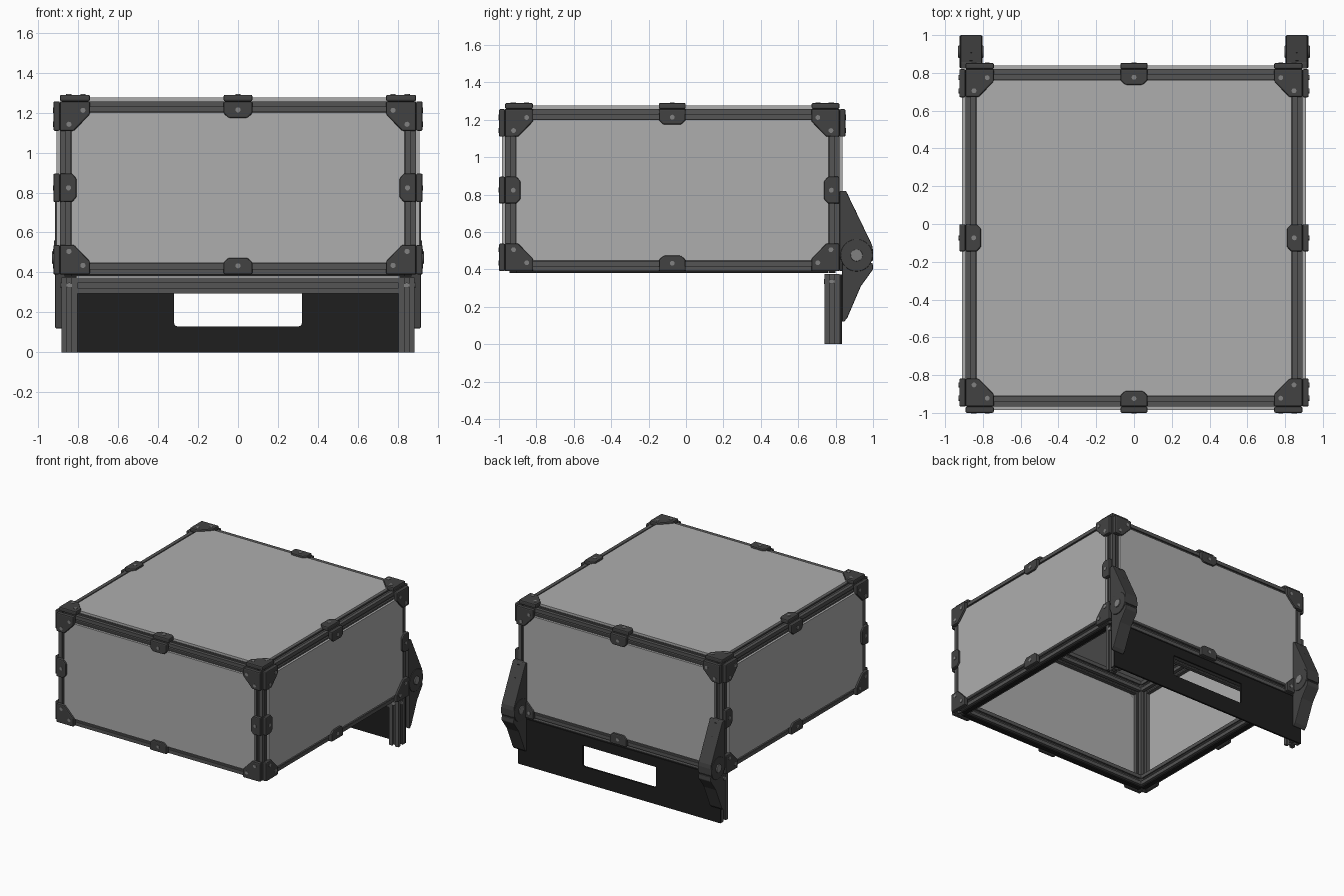
import bpy, bmesh, math

if "Cube" in bpy.data.objects:
    bpy.data.objects.remove(bpy.data.objects["Cube"])

def mat(name, c):
    m = bpy.data.materials.new(name)
    m.diffuse_color = (c, c, c, 1)
    m.use_nodes = True
    m.node_tree.nodes["Principled BSDF"].inputs["Base Color"].default_value = m.diffuse_color
    return m

FRAME, DARK = mat("frame_grey", .09), mat("bracket_grey", .055)
BLACK, PANEL, STEEL = mat("black_plate", .013), mat("panel_grey", .42), mat("steel", .22)

def prism(name, pts, axis, a0, a1, m, bevel=0):
    """Extrude a 2D outline along an axis; outline uses the other two axes in order."""
    b, c = [i for i in range(3) if i != axis]
    bm = bmesh.new()
    rings = []
    for a in (a0, a1):
        ring = []
        for u, v in pts:
            p = [0, 0, 0]
            p[axis], p[b], p[c] = a, u, v
            ring.append(bm.verts.new(p))
        rings.append(ring)
        bm.faces.new(ring)
    n = len(pts)
    for i in range(n):
        j = (i + 1) % n
        bm.faces.new((rings[0][i], rings[0][j], rings[1][j], rings[1][i]))
    bmesh.ops.recalc_face_normals(bm, faces=bm.faces)
    me = bpy.data.meshes.new(name)
    bm.to_mesh(me)
    bm.free()
    me.materials.append(m)
    ob = bpy.data.objects.new(name, me)
    bpy.context.collection.objects.link(ob)
    if bevel:
        mod = ob.modifiers.new("bevel", 'BEVEL')
        mod.width, mod.segments, mod.limit_method = bevel, 2, 'ANGLE'
    return ob

def rect(u0, u1, v0, v1):
    return [(u0, v0), (u1, v0), (u1, v1), (u0, v1)]

def rod(name, u, v, r, axis, a0, a1, m, n=16, bevel=0):
    pts = [(u + r * math.cos(2 * math.pi * i / n), v + r * math.sin(2 * math.pi * i / n)) for i in range(n)]
    ob = prism(name, pts, axis, a0, a1, m, bevel)
    ob.data.set_sharp_from_angle(angle=math.radians(35))
    for p in ob.data.polygons:
        p.use_smooth = len(p.vertices) == 4
    return ob

# slotted extrusion cross-section
W, H = .08, .04
SIDE = [(-H, H), (-.012, H), (-.012, .031), (-.022, .031), (-.012, .018),
        (.012, .018), (.022, .031), (.012, .031), (.012, H)]
PROFILE = []
for k in range(4):
    for x, y in SIDE:
        for _ in range(k):
            x, y = y, -x
        PROFILE.append((x, y))

def extrusion(name, axis, u, v, a0, a1):
    return prism(name, [(u + x, v + y) for x, y in PROFILE], axis, a0, a1, FRAME)

LO, HI = (-.892, -.967, .39), (.892, .82, 1.257)
T = .033

# twelve frame beams
for axis, label in enumerate(("cross_beam", "side_beam", "post")):
    b, c = [i for i in range(3) if i != axis]
    inset = 0 if axis == 2 else W
    for u in (LO[b] + H, HI[b] - H):
        for v in (LO[c] + H, HI[c] - H):
            extrusion("frame_" + label, axis, u, v, LO[axis] + inset, HI[axis] - inset)

# each face: panel, corner plates and mid-edge clips with screws
for axis, s, face in ((0, -1, "left"), (0, 1, "right"), (1, -1, "front"), (1, 1, "back"), (2, 1, "top")):
    b, c = [i for i in range(3) if i != axis]
    f = HI[axis] if s > 0 else LO[axis]
    g = .057
    prism(face + "_panel", rect(LO[b] + g, HI[b] - g, LO[c] + g, HI[c] - g), axis, f, f + s * .018, PANEL)

    def screw(u, v):
        rod(face + "_screw", u, v, .013, axis, f + s * .02, f + s * (T + .003), STEEL, 12)

    for eu in (0, 1):
        for ev in (0, 1):
            cu, du = ((LO[b], 1), (HI[b], -1))[eu]
            cv, dv = ((LO[c], 1), (HI[c], -1))[ev]
            L = [(0, 0), (.15, 0), (.15, .065), (.07, .148), (0, .148)]
            prism(face + "_corner_bracket", [(cu + du * p, cv + dv * q) for p, q in L],
                  axis, f, f + s * T, DARK, .008)
            for p, q in ((.115, .045), (.045, .115)):
                screw(cu + du * p, cv + dv * q)
    clip = [(-.072, 0), (.072, 0), (.072, .06), (.047, .083), (-.047, .083), (-.072, .06)]
    mu, mv = (LO[b] + HI[b]) / 2, (LO[c] + HI[c]) / 2
    for e, d in ((LO[c], 1), (HI[c], -1)):
        prism(face + "_clip", [(mu + p, e + d * q) for p, q in clip], axis, f, f + s * T, DARK, .008)
        screw(mu, e + d * .043)
    if face != "back":  # hinges take the place of these on the back
        for e, d in ((LO[b], 1), (HI[b], -1)):
            prism(face + "_clip", [(e + d * q, mv + p) for p, q in clip], axis, f, f + s * T, DARK, .008)
            screw(e + d * .043, mv)

# sealing strip under the bottom frame
for y in (LO[1] + H, HI[1] - H):
    prism("seal_strip", rect(-.835, .835, y - .018, y + .018), 2, .38, .392, BLACK)
for x in (LO[0] + H, HI[0] - H):
    prism("seal_strip", rect(x - .018, x + .018, -.91, .76), 2, .38, .392, BLACK)

# rear stand: legs, beam and black plate with a window
for s in (-1, 1):
    extrusion("rear_leg", 2, s * .845, .78, 0, .375)
    rod("leg_screw", s * .845, .335, .014, 1, .737, .75, STEEL, 12)
    rod("leg_screw", .78, .335, .014, 0, s * .87, s * .888, STEEL, 12)
extrusion("rear_beam", 0, .78, .335, -.805, .805)
prism("rear_plate", [(-.885, 0), (.885, 0), (.885, .295), (.32, .295), (.32, .145), (.316, .134), (.305, .13),
                     (-.305, .13), (-.316, .134), (-.32, .145), (-.32, .295), (-.885, .295)],
      1, .82, .834, BLACK)
prism("rear_plate_top", rect(-.885, .885, .295, .372), 1, .82, .834, BLACK)

# hinges
UPPER = [(.822, .82), (.855, .82), (.995, .53), (1.0, .50), (1.0, .445), (.835, .445), (.822, .46)]
LOWER = [(.834, .435), (.998, .435), (1.0, .40), (.935, .31), (.862, .14), (.845, .12), (.834, .12)]
for s in (-1, 1):
    prism("hinge_upper_leaf", UPPER, 0, s * .806, s * .918, DARK, .005)
    prism("hinge_lower_leaf", LOWER, 0, s * .808, s * .916, DARK, .005)
    rod("hinge_knuckle", .912, .475, .086, 0, s * .803, s * .923, DARK, 32, .004)
    rod("hinge_bolt", .912, .475, .032, 0, s * .797, s * .931, STEEL, 20, .003)
    # recessed screws on the sloping leaves
    for y, z in ((.874, .79), (.916, .70), (.958, .61), (.92, .27), (.89, .20)):
        rod("hinge_screw", s * .862, z, .014, 1, y - .05, y - .008, BLACK, 12)
